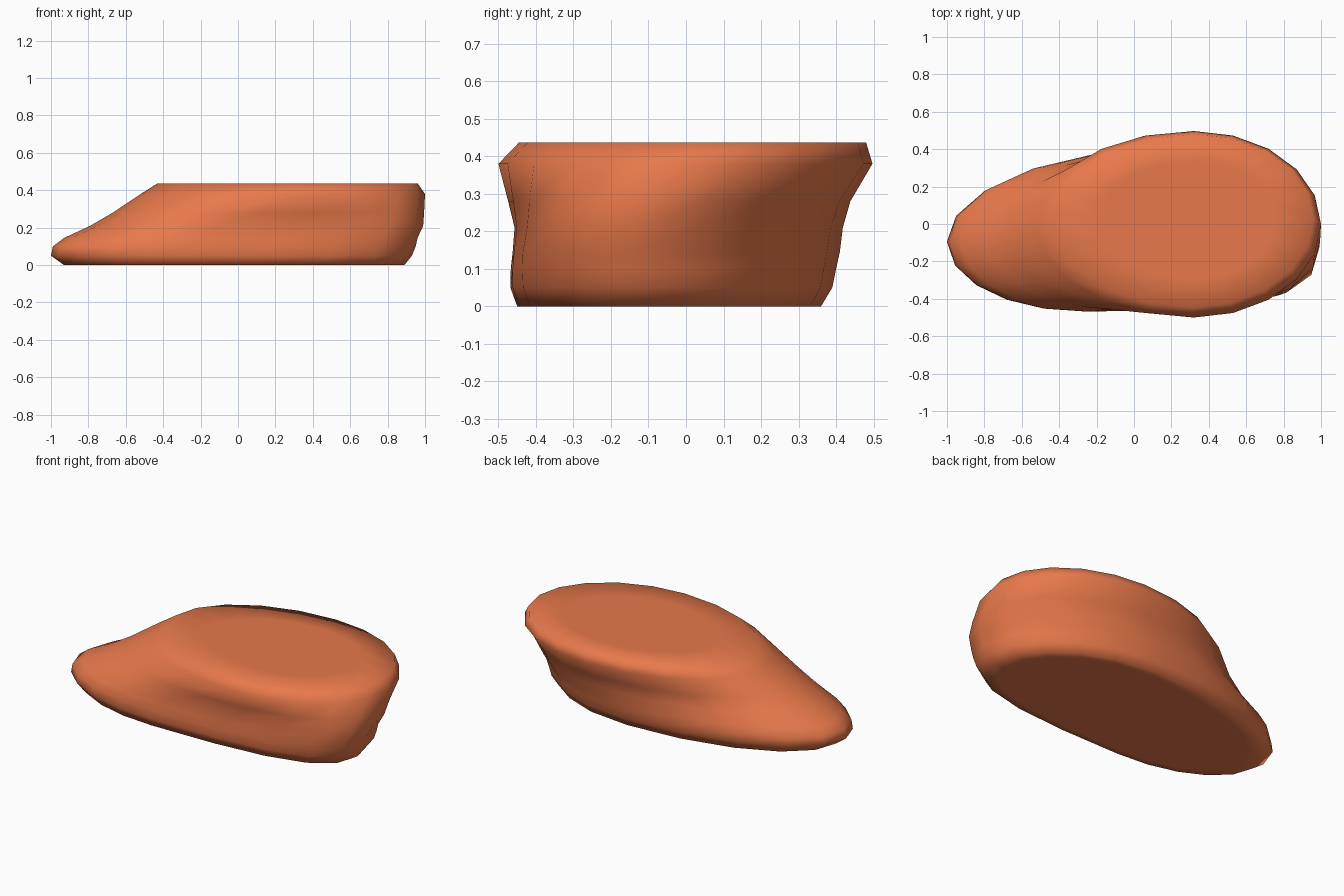
import bpy, bmesh, math

if "Cube" in bpy.data.objects:
    bpy.data.objects.remove(bpy.data.objects["Cube"])

SEG = 20
# Rings of the stone: z, x min, x max, x of widest point, y min, y max, bend of the ends, skew
RINGS = [
    (0.00, -0.93, 0.89, -0.06, -0.45, 0.36, 0.09, 0.20),
    (0.05, -1.00, 0.93, -0.06, -0.468, 0.39, 0.10, 0.20),
    (0.10, -0.99, 0.95, -0.06, -0.467, 0.40, 0.11, 0.20),
    (0.145, -0.93, 0.96, -0.01, -0.462, 0.41, 0.12, 0.20),
    (0.21, -0.79, 0.99, 0.09, -0.457, 0.418, 0.11, 0.17),
    (0.28, -0.67, 0.995, 0.20, -0.474, 0.438, 0.07, 0.10),
    (0.38, -0.52, 1.00, 0.32, -0.50, 0.497, 0.00, 0.0),
    (0.437, -0.43, 0.96, 0.32, -0.445, 0.48, -0.01, 0.0),
]


def ring(bm, z, x0, x1, xc, y0, y1, bend, skew, scale=1.0):
    """One egg-shaped ring, skewed, with ends that drift towards the front."""
    verts = []
    ym = (y0 + y1) / 2
    for i in range(SEG):
        a = 2 * math.pi * i / SEG
        c, s = math.cos(a), math.sin(a)
        # the right end is a little blunter where the ring is skewed
        p = 1 - 0.6 * skew if c > 0 else 1
        c = math.copysign(abs(c) ** p, c)
        s = math.copysign(abs(s) ** p, s)
        xw = xc + skew * s * scale
        x = xw + c * scale * ((x1 - xw) if c > 0 else (xw - x0))
        y = ym + s * scale * (y1 - y0) / 2
        y -= bend * (1.0 if c > 0 else 0.55) * c * c * scale
        verts.append(bm.verts.new((x, y, z)))
    return verts


bm = bmesh.new()
# Flat base, lofted sides, flat top with a softened rim
loops = [ring(bm, *RINGS[0], scale=0.9)]
loops += [ring(bm, *r) for r in RINGS]
loops.append(ring(bm, *RINGS[-1], scale=0.68))
for lo, hi in zip(loops, loops[1:]):
    for i in range(SEG):
        j = (i + 1) % SEG
        bm.faces.new((lo[i], lo[j], hi[j], hi[i]))
bm.faces.new(loops[0][::-1])
bm.faces.new(loops[-1])
bmesh.ops.recalc_face_normals(bm, faces=bm.faces[:])
for f in bm.faces:
    f.smooth = True

mesh = bpy.data.meshes.new("flat_stone")
bm.to_mesh(mesh)
bm.free()
stone = bpy.data.objects.new("flat_stone", mesh)
bpy.context.collection.objects.link(stone)

# Terracotta colour
mat = bpy.data.materials.new("terracotta")
mat.diffuse_color = (0.8, 0.19, 0.07, 1)
mat.use_nodes = True
mat.node_tree.nodes["Principled BSDF"].inputs["Base Color"].default_value = mat.diffuse_color
mesh.materials.append(mat)
